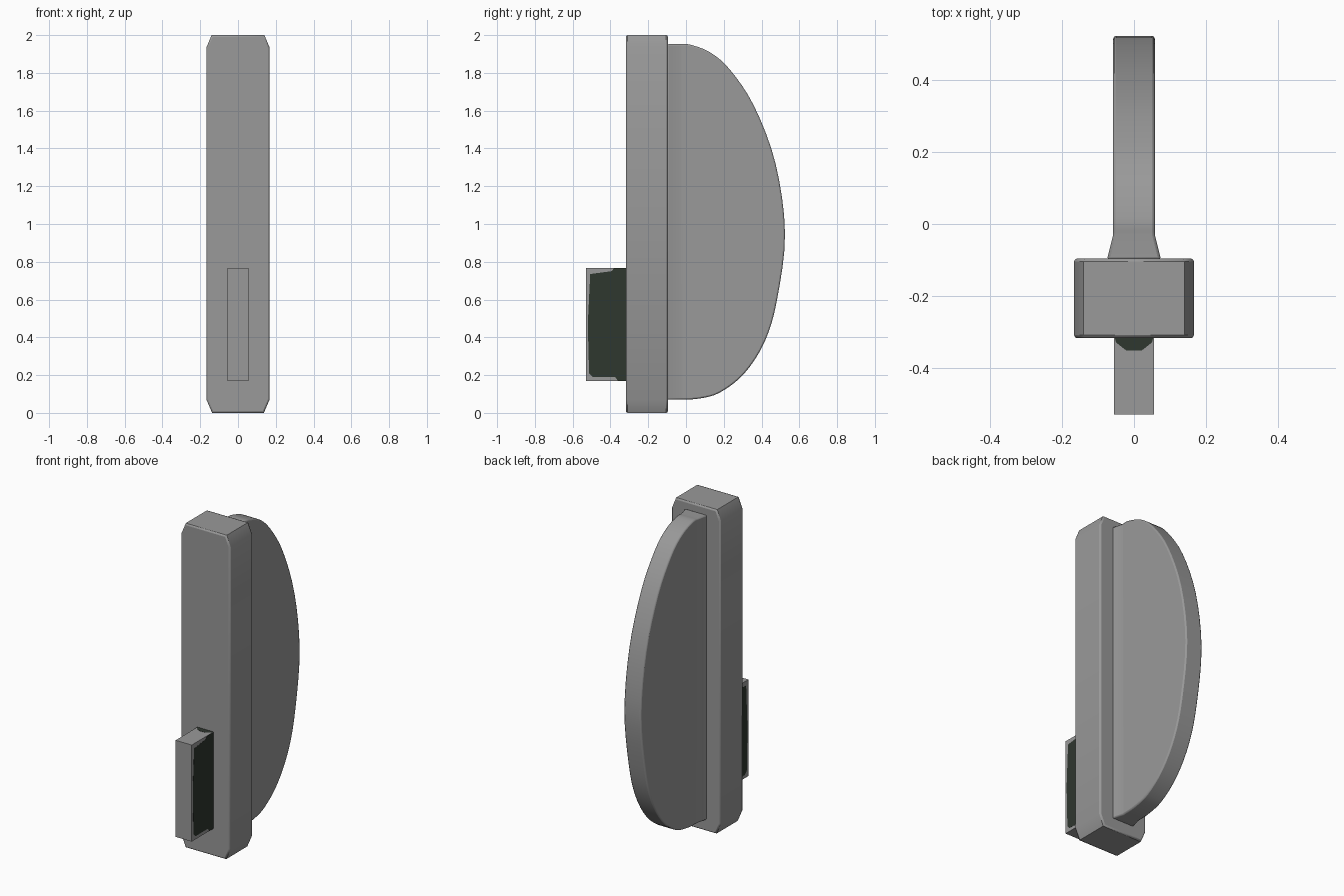
import bpy, bmesh
from mathutils import Vector

if "Cube" in bpy.data.objects:
    bpy.data.objects.remove(bpy.data.objects["Cube"])


def material(name, rgb):
    m = bpy.data.materials.new(name)
    m.diffuse_color = (*rgb, 1)
    m.use_nodes = True
    m.node_tree.nodes["Principled BSDF"].inputs["Base Color"].default_value = m.diffuse_color
    return m


GREY = material("mid_grey", (0.32, 0.32, 0.32))
DARK = material("dark_green", (0.028, 0.038, 0.028))


def extrude(name, outline, offset, mat):
    """Extrude a closed outline of 3D points along offset."""
    bm = bmesh.new()
    face = bm.faces.new([bm.verts.new(p) for p in outline])
    new = bmesh.ops.extrude_face_region(bm, geom=[face])["geom"]
    bmesh.ops.translate(bm, vec=offset, verts=[v for v in new if isinstance(v, bmesh.types.BMVert)])
    bmesh.ops.recalc_face_normals(bm, faces=bm.faces)
    return finish(name, bm, mat)


def finish(name, bm, mat):
    me = bpy.data.meshes.new(name)
    bm.to_mesh(me)
    bm.free()
    me.materials.append(mat)
    ob = bpy.data.objects.new(name, me)
    bpy.context.collection.objects.link(ob)
    return ob


def soften(ob, width, angle):
    mod = ob.modifiers.new("bevel", 'BEVEL')
    mod.width, mod.segments = width, 2
    mod.limit_method, mod.angle_limit = 'ANGLE', angle
    bpy.ops.object.select_all(action='DESELECT')
    ob.select_set(True)
    bpy.context.view_layer.objects.active = ob
    bpy.ops.object.shade_smooth_by_angle(angle=0.6)


def smooth_path(pts, steps):
    """Catmull-Rom curve through the points."""
    p = [Vector(q) for q in [pts[0]] + pts + [pts[-1]]]
    out = []
    for a, b, c, d in zip(p, p[1:], p[2:], p[3:]):
        for i in range(steps):
            t = i / steps
            out.append(0.5 * (2 * b + (c - a) * t + (2 * a - 5 * b + 4 * c - d) * t ** 2
                              + (3 * b - a - 3 * c + d) * t ** 3))
    return out + [p[-1]]


# Upright bar with chamfered corners
half = [(0.137, 0), (0.167, 0.07), (0.167, 1.935), (0.14, 2.0)]
ring = half + [(-x, z) for x, z in reversed(half)]
bar = extrude("upright_bar", [(x, -0.318, z) for x, z in ring], (0, 0.222, 0), GREY)
soften(bar, 0.009, 1.2)

# Half-round plate behind the bar, flaring where it joins
curve = [(-0.03, 1.952), (0.02, 1.95), (0.125, 1.91), (0.23, 1.82), (0.36, 1.625), (0.474, 1.32),
         (0.524, 0.95), (0.482, 0.60), (0.418, 0.38), (0.31, 0.21), (0.18, 0.108),
         (0.07, 0.076), (-0.03, 0.07)]
path = [(-0.1, 1.952)] + [tuple(p) for p in smooth_path(curve, 4)] + [(-0.1, 0.07)]
plate = extrude("half_round_plate", [(-0.058, y, z) for y, z in path], (0.116, 0, 0), GREY)
bm = bmesh.new()
bm.from_mesh(plate.data)
top = [v for v in bm.verts if abs(v.co.y + 0.03) < 1e-4]
for side in (-1, 1):
    bmesh.ops.connect_verts(bm, verts=[v for v in top if v.co.x * side > 0])
for v in bm.verts:
    if v.co.y < -0.09:
        v.co.x *= 1.3
bm.to_mesh(plate.data)
bm.free()
soften(plate, 0.008, 0.9)

# Small block on the front
extrude("front_block", [(x, -0.53, z) for x, z in
                        [(-0.055, 0.17), (0.055, 0.17), (0.055, 0.766), (-0.055, 0.766)]],
        (0, 0.22, 0), GREY)

# Dark panels on both sides of the block
panel = [(-0.316, 0.17), (-0.36, 0.17), (-0.375, 0.19), (-0.495, 0.19), (-0.513, 0.21),
         (-0.52, 0.47), (-0.507, 0.735), (-0.395, 0.75), (-0.38, 0.766), (-0.316, 0.766)]
for side, name in ((-1, "left"), (1, "right")):
    extrude("dark_panel_" + name, [(side * 0.0545, y, z) for y, z in panel],
            (side * 0.0015, 0, 0), DARK)

# Dark patches on the block's top and bottom, next to the bar
patch = [(-0.054, -0.316), (-0.05, -0.33), (-0.022, -0.352), (0.022, -0.352),
         (0.05, -0.33), (0.054, -0.316)]
for z, dz, name in ((0.7655, 0.0015, "top"), (0.1705, -0.0015, "bottom")):
    extrude("dark_patch_" + name, [(x, y, z) for x, y in patch], (0, 0, dz), DARK)
